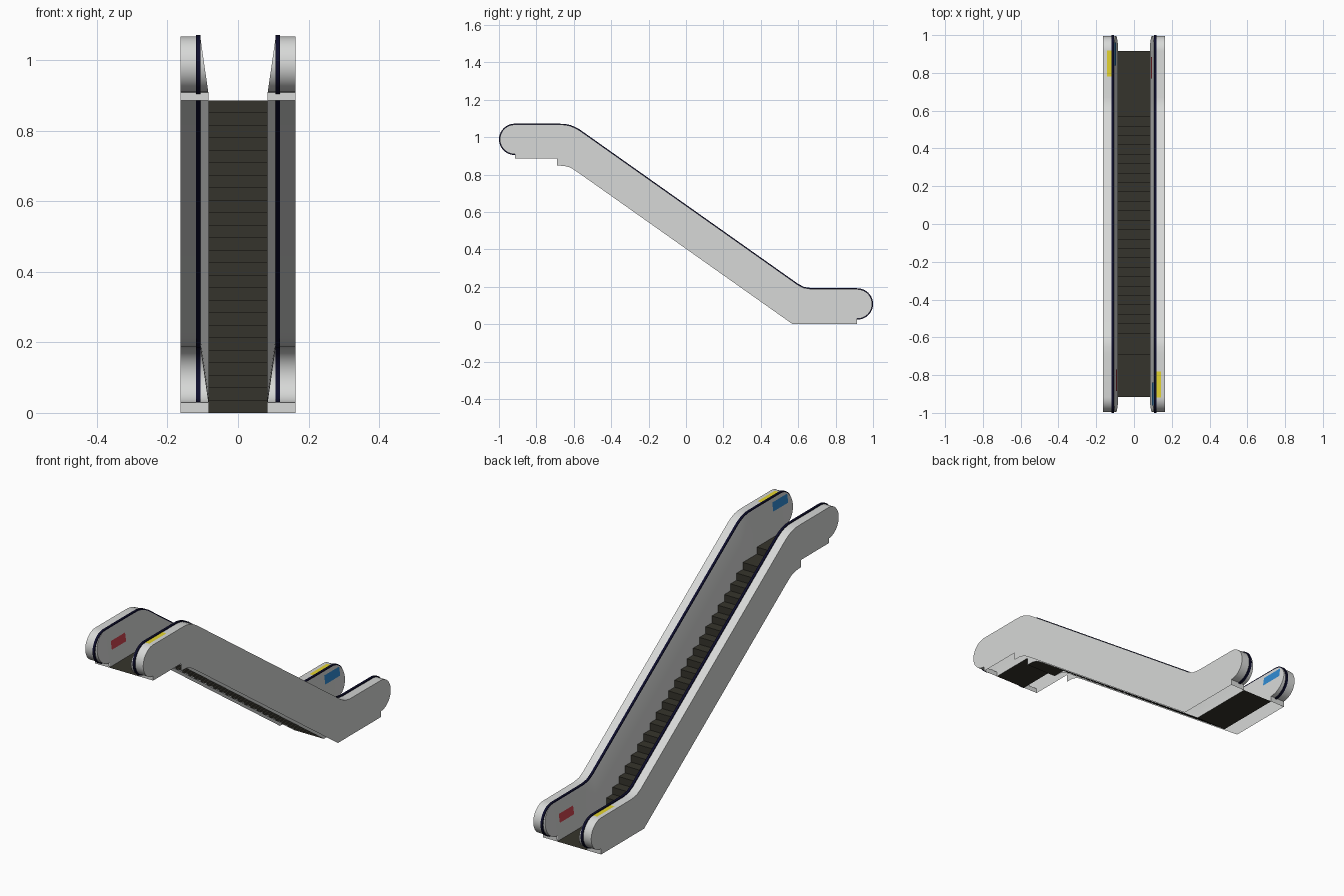
import bpy, bmesh, math

if "Cube" in bpy.data.objects:
    bpy.data.objects.remove(bpy.data.objects["Cube"])

def material(name, rgb):
    m = bpy.data.materials.new(name)
    m.diffuse_color = (*rgb, 1)
    m.use_nodes = True
    m.node_tree.nodes["Principled BSDF"].inputs["Base Color"].default_value = m.diffuse_color
    return m

GREY = material("light_grey_panel", (0.68, 0.69, 0.68))
DARK = material("dark_step_metal", (0.036, 0.034, 0.025))
NAVY = material("navy_rubber", (0.004, 0.004, 0.025))
YELLOW = material("yellow_label", (0.78, 0.66, 0.03))
BLUE = material("blue_label", (0.03, 0.26, 0.65))
RED = material("red_label", (0.62, 0.06, 0.08))

END, R, RZ = 0.915, 0.08, 0.079      # cap centre in y, cap radii
LOW, HIGH = 0.187, 1.067             # flat balustrade tops
X_OUT, X_TOP, X_BASE = 0.163, 0.107, 0.084

def build(name, quads, mat, smooth=False):
    bm = bmesh.new()
    for q in quads:
        bm.faces.new([bm.verts.new(p) for p in q])
    bmesh.ops.remove_doubles(bm, verts=bm.verts, dist=1e-5)
    bmesh.ops.dissolve_degenerate(bm, edges=bm.edges, dist=1e-6)
    bmesh.ops.recalc_face_normals(bm, faces=bm.faces)
    me = bpy.data.meshes.new(name)
    bm.to_mesh(me)
    bm.free()
    me.materials.append(mat)
    ob = bpy.data.objects.new(name, me)
    bpy.context.collection.objects.link(ob)
    if smooth:
        bpy.context.view_layer.objects.active = ob
        ob.select_set(True)
        bpy.ops.object.shade_smooth_by_angle(angle=math.radians(30))
        ob.select_set(False)
    return ob

def x_inner(z, ref):
    """Inner wall leans outwards from its foot to the handrail."""
    return X_TOP - (X_TOP - X_BASE) * min((ref - z) / 0.16, 1)

# Balustrade stations: y, slant reference, top z, bottom z, closed below
N = 10
angles = [math.pi / 2 * i / N for i in range(N + 1)]
def cap(side, ref):
    c = ref - RZ
    return [(side * (END + R * math.sin(a)), ref, c + RZ * math.cos(a),
             c - RZ * math.cos(a), True) for a in angles]

middle = [(0.67, LOW + 0.001, 0.0), (0.63, 0.194, 0.0), (0.595, 0.212, 0.0),
          (0.57, 0.230, 0.0), (-0.57, 1.036, 0.806), (-0.595, 1.050, 0.823),
          (-0.62, 1.060, 0.838), (-0.65, 1.066, 0.846), (-0.69, HIGH, 0.848)]
stations = cap(1, LOW)[::-1]
stations += [(END, LOW, LOW, 0.0, True)]
stations += [(y, zt, zt, zb, False) for y, zt, zb in middle]
stations += [(-0.69, HIGH, HIGH, 0.885, False), (-END, HIGH, HIGH, 0.885, False)]
stations += cap(-1, HIGH)
closed_end = len(stations) - (N + 1)

def balustrade(name, s):
    quads = []
    for i in range(len(stations) - 1):
        a, b = stations[i], stations[i + 1]
        rows = []
        for y, ref, zt, zb, _ in (a, b):
            zm = min(max(zb, ref - 0.16), zt)
            rows.append([(s * X_OUT, y, zb), (s * X_OUT, y, zt),
                         (s * x_inner(zt, ref), y, zt),
                         (s * x_inner(zm, ref), y, zm),
                         (s * x_inner(zb, ref), y, zb)])
        p, q = rows
        if abs(a[0] - b[0]) > 1e-5:
            for k in range(4):
                if (p[k] != p[k + 1]) or (q[k] != q[k + 1]):
                    quads.append((p[k], p[k + 1], q[k + 1], q[k]))
        # underside of the caps and the small end faces; the rest is open
        if (a[4] and b[4]) or i == closed_end - 1:
            quads.append((p[0], p[4], q[4], q[0]))
    return build(name, quads, GREY, True)

# Handrail: narrow band following the outline of the balustrade
path = [(y, zb) for y, _, _, zb, _ in cap(1, LOW)]
path += [(y, zt) for y, _, zt, _, _ in cap(1, LOW)[::-1][1:]]
path += [(y, zt) for y, zt, _ in middle]
path += [(y, zt) for y, _, zt, _, _ in cap(-1, HIGH)]
path += [(y, zb) for y, _, _, zb, _ in cap(-1, HIGH)[::-1][1:]]

def handrail(name, s):
    rings = []
    for i, (y, z) in enumerate(path):
        y0, z0 = path[max(i - 1, 0)]
        y1, z1 = path[min(i + 1, len(path) - 1)]
        length = math.hypot(y1 - y0, z1 - z0)
        ny, nz = (z1 - z0) / length, -(y1 - y0) / length
        rings.append([(s * (0.113 + dx), y + ny * d, z + nz * d) for dx, d in
                      ((-0.006, -0.002), (-0.006, 0.005), (0.006, 0.005), (0.006, -0.002))])
    quads = [rings[0], rings[-1]]
    for p, q in zip(rings, rings[1:]):
        quads += [(p[k], p[(k + 1) % 4], q[(k + 1) % 4], q[k]) for k in range(4)]
    return build(name, quads, NAVY, True)

for side, s in (("right", 1), ("left", -1)):
    balustrade(side + "_balustrade", s)
    handrail(side + "_handrail", s)

# Steps: one folded ribbon with flat landings at both ends
STEPS = 24
rise, run = 0.85 / STEPS, 1.197 / STEPS
profile = [(END, 0.0)]
for k in range(STEPS):
    y = 0.57 - k * run
    profile += [(y, k * rise), (y, (k + 1) * rise)]
profile += [(-0.69, 0.85), (-0.69, 0.885), (-END, 0.885)]
build("steps_and_landings",
      [((-X_BASE, *a), (X_BASE, *a), (X_BASE, *b), (-X_BASE, *b))
       for a, b in zip(profile, profile[1:])], DARK)

# Labels: thin plates on the inner walls and on the tops, turned half round per end
def wall_label(name, mat, s, ref, ys, depths):
    (y0, y1), (d0, d1) = ys, depths
    pts = [(s * (x_inner(ref - d, ref) - 0.0015), y, ref - d)
           for y, d in ((y0, d0), (y1, d0), (y1, d1), (y0, d1))]
    build(name, [pts], mat)

for end, t, ref in (("lower", 1, LOW), ("upper", -1, HIGH)):
    wall_label(end + "_blue_label", BLUE, -t, ref, (t * 0.84, t * 0.96), (0.018, 0.062))
    wall_label(end + "_red_label", RED, t, ref, (t * 0.77, t * 0.885), (0.062, 0.105))
    z = ref + 0.0015
    build(end + "_yellow_label",
          [[(-t * x, t * y, z) for x, y in
            ((0.12, 0.78), (0.143, 0.78), (0.143, 0.918), (0.12, 0.918))]], YELLOW)
